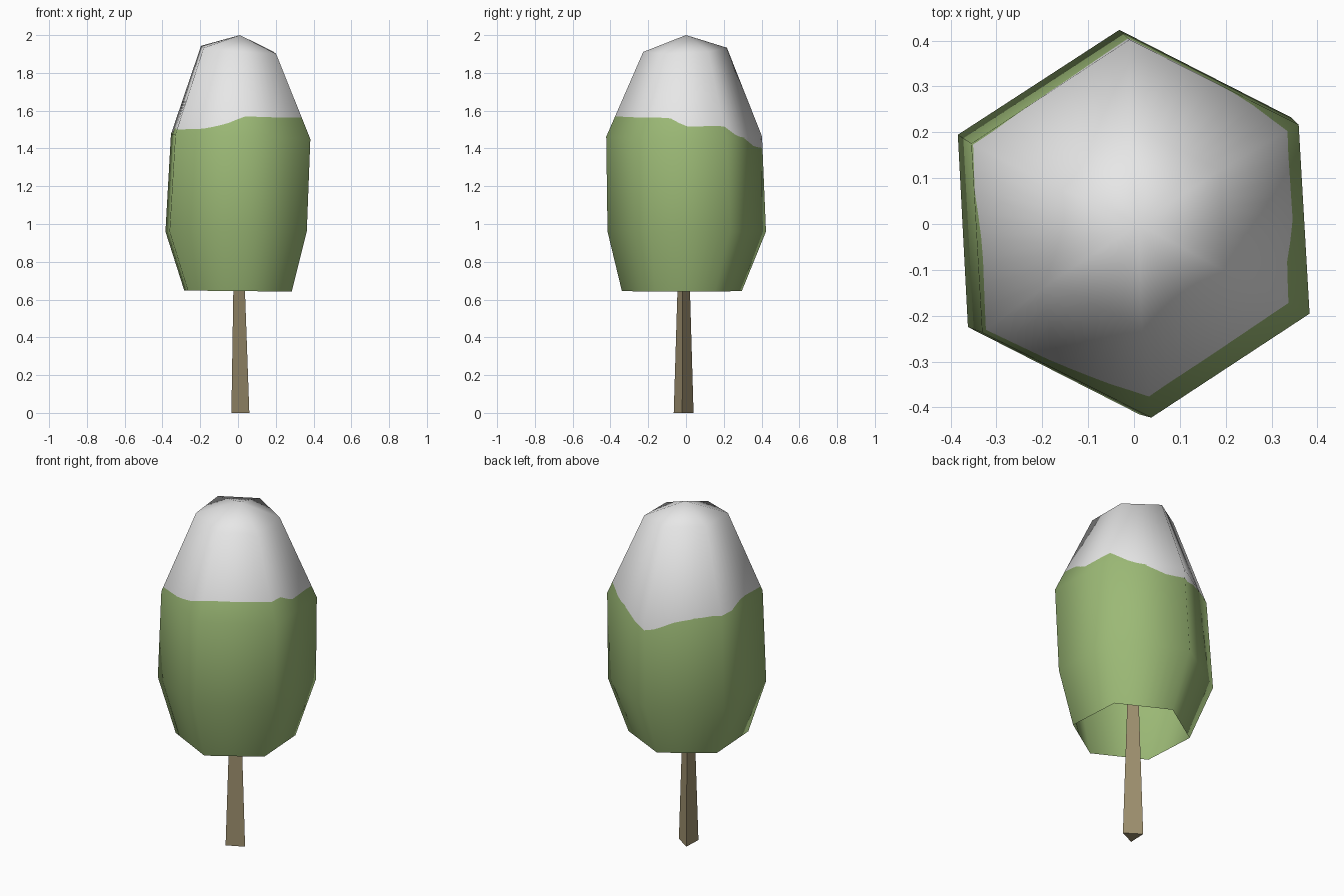
import bpy, math
from mathutils import Vector

if "Cube" in bpy.data.objects:
    bpy.data.objects.remove(bpy.data.objects["Cube"])


def material(name, rgb):
    m = bpy.data.materials.new(name)
    m.diffuse_color = (*rgb, 1)
    m.use_nodes = True
    m.node_tree.nodes["Principled BSDF"].inputs["Base Color"].default_value = m.diffuse_color
    return m


GREEN = material("leaf green", (0.33, 0.485, 0.18))
WHITE = material("snow white", (0.80, 0.80, 0.80))
BROWN = material("bark brown", (0.337, 0.275, 0.156))


def interp(table, t):
    """Piecewise linear lookup."""
    for (a, u), (b, v) in zip(table, table[1:]):
        if t <= b:
            return u + (v - u) * max(0, (t - a) / (b - a))
    return table[-1][1]


def make(name, verts, faces, mats, indices=None):
    me = bpy.data.meshes.new(name)
    me.from_pydata(verts, [], faces)
    for m in mats:
        me.materials.append(m)
    if indices:
        me.polygons.foreach_set("material_index", indices)
    me.validate()
    me.update()
    ob = bpy.data.objects.new(name, me)
    bpy.context.collection.objects.link(ob)
    return ob


# --- trunk: tapering three-sided post running up into the crown
base = [(-0.035, -0.065, 0), (0.06, -0.02, 0), (-0.03, 0.04, 0)]
tip = [(-0.02, -0.036, 0.95), (0.026, -0.018, 0.95), (-0.018, 0.012, 0.95)]
make("trunk", base + tip,
     [(2, 1, 0), (3, 4, 5)] + [(i, (i + 1) % 3, (i + 1) % 3 + 3, i + 3) for i in range(3)],
     [BROWN])


# --- crown: slightly shifted and tilted hexagonal rings, open underneath
def ring(cx, cy, z, r, turn, tilt_x=0, tilt_y=0):
    pts = []
    for k in range(6):
        a = math.radians(turn + 60 * k)
        x, y = r * math.cos(a), r * math.sin(a)
        pts.append(Vector((cx + x, cy + y, z + tilt_x * x + tilt_y * y)))
    return pts


rings = [ring(0.0, -0.022, 0.645, 0.318, 33.5, -0.01),
         ring(-0.01, 0.004, 0.96, 0.42, 33),
         ring(0.014, -0.010, 1.463, 0.413, 33.3, -0.035),
         ring(0.003, -0.005, 1.922, 0.222, 33.5, -0.085, 0.045)]
apex = Vector((0.01, 0, 2.0))

# snow line height by compass angle in degrees
SNOW = [(-180, 1.50), (-170, 1.51), (-146, 1.50), (-120, 1.505), (-100, 1.53),
        (-84, 1.57), (-60, 1.565), (-28, 1.565), (-14, 1.56), (0, 1.515),
        (30, 1.52), (46, 1.47), (62, 1.45), (78, 1.41), (95, 1.40),
        (115, 1.45), (150, 1.49), (168, 1.48), (180, 1.50)]
SLOPE = [(0.645, -0.3), (0.96, -0.15), (1.46, 0.2), (1.92, 0.9)]
STEPS = 8

verts, above = [], []
for k in range(6):
    for s in range(STEPS):
        col = [r[k].lerp(r[(k + 1) % 6], s / STEPS) for r in rings]
        shoulder = col[2]
        snow_z = interp(SNOW, math.degrees(math.atan2(shoulder.y, shoulder.x)))
        # insert the snow line point above or below the shoulder
        hi = snow_z > shoulder.z
        a, b = (shoulder, col[3]) if hi else (col[1], shoulder)
        cut = a.lerp(b, (snow_z - a.z) / (b.z - a.z))
        mid = [shoulder, cut] if hi else [cut, shoulder]
        verts += [col[0], col[1], *mid, col[3]]
        above.append(hi)

n = 6 * STEPS
faces, idx = [], []
for i in range(n):
    j = (i + 1) % n
    for row in range(4):
        faces.append((5 * i + row, 5 * j + row, 5 * j + row + 1, 5 * i + row + 1))
        snowy = row == 3 or (row == 2 and not (above[i] or above[j]))
        idx.append(int(snowy))
    faces.append((5 * i + 4, 5 * j + 4, 5 * n))
    idx.append(1)
verts.append(apex)
crown = make("crown", verts, faces, [GREEN, WHITE], idx)

# soft rounded shading across the flat hexagonal sides
normals = [Vector((v.x, v.y, v.xy.length * interp(SLOPE, v.z))).normalized()
           for v in verts[:-1]] + [Vector((0, 0, 1))]
crown.data.shade_smooth()
crown.data.normals_split_custom_set_from_vertices(normals)
